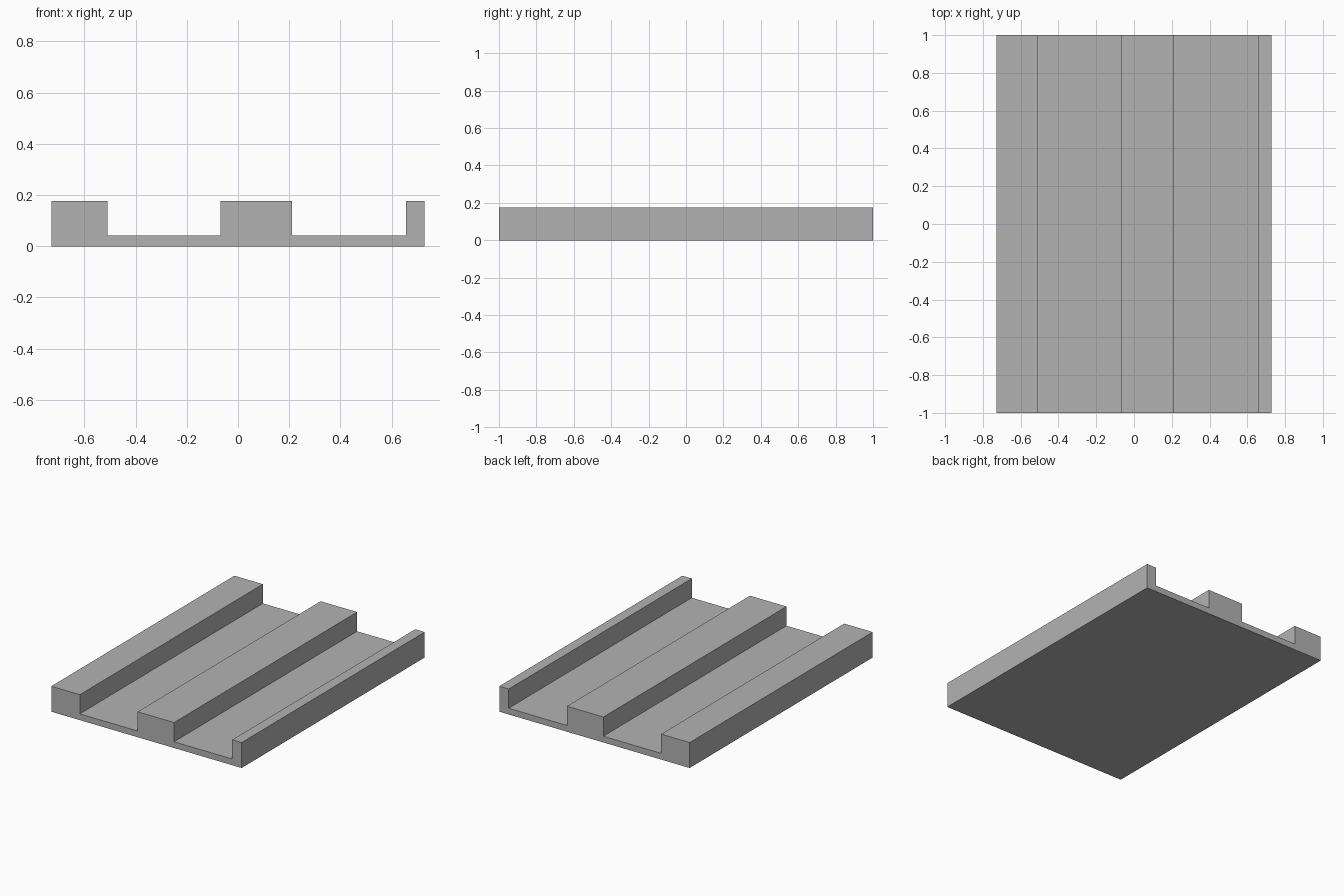
import bpy
import bmesh

if "Cube" in bpy.data.objects:
    bpy.data.objects.remove(bpy.data.objects["Cube"])

# Cross-section of the grooved slab (x, z), extruded along y
W, TOP, FLOOR, HALF = 0.728, 0.176, 0.043, 1.0
RIBS = [(-W, -0.51), (-0.068, 0.211), (0.656, W)]

profile = [(-W, 0.0), (W, 0.0)]
for left, right in reversed(RIBS):
    if right < W:
        profile.append((right, FLOOR))
    profile += [(right, TOP), (left, TOP)]
    if left > -W:
        profile.append((left, FLOOR))

grey = bpy.data.materials.new("plain grey")
grey.diffuse_color = (0.45, 0.45, 0.45, 1.0)
grey.use_nodes = True
grey.node_tree.nodes["Principled BSDF"].inputs["Base Color"].default_value = grey.diffuse_color

# Slab with three long ribs and two channels
bm = bmesh.new()
front = bm.faces.new([bm.verts.new((x, -HALF, z)) for x, z in profile])
extruded = bmesh.ops.extrude_face_region(bm, geom=[front], use_keep_orig=True)
back_verts = [g for g in extruded["geom"] if isinstance(g, bmesh.types.BMVert)]
bmesh.ops.translate(bm, verts=back_verts, vec=(0, 2 * HALF, 0))
bmesh.ops.recalc_face_normals(bm, faces=bm.faces)

mesh = bpy.data.meshes.new("grooved_slab")
bm.to_mesh(mesh)
bm.free()
mesh.materials.append(grey)
slab = bpy.data.objects.new("grooved_slab", mesh)
bpy.context.collection.objects.link(slab)
